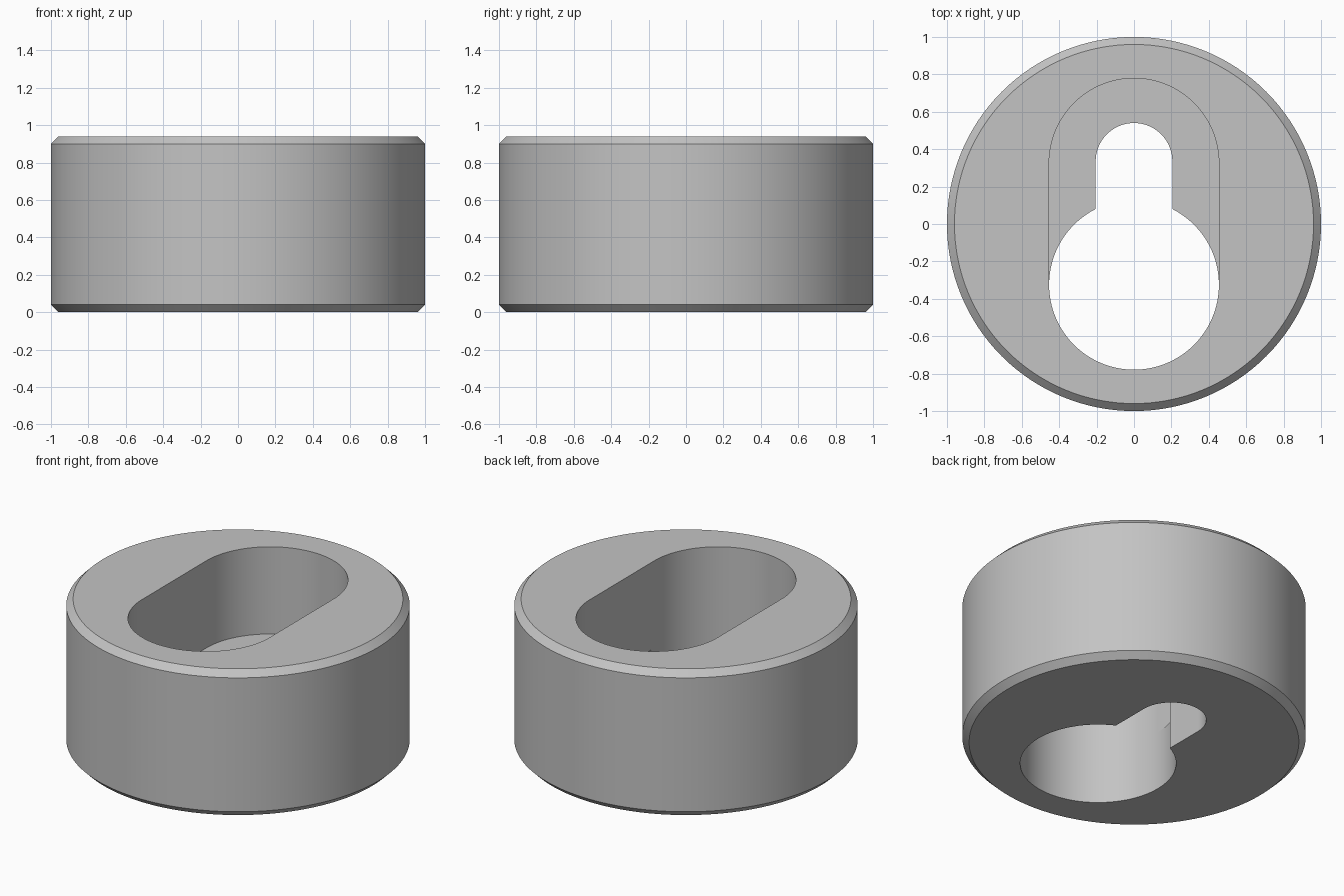
import bpy
import bmesh
import math

cube = bpy.data.objects.get("Cube")
if cube:
    bpy.data.objects.remove(cube, do_unlink=True)

# Main dimensions
HEIGHT = 0.94
LEDGE = 0.38
CHAMFER = 0.04
BORE_R = 0.454
BORE_Y = 0.325
NECK_R = 0.205
NECK_Y = 0.335


def arc(cy, r, start, end, steps):
    """Points on an arc centred on the y axis, ends included."""
    angles = [start + (end - start) * i / steps for i in range(steps + 1)]
    return [(r * math.cos(a), cy + r * math.sin(a)) for a in angles]


bm = bmesh.new()


def ring(points, z):
    return [bm.verts.new((x, y, z)) for x, y in points]


def wall(a, b):
    """Quads between two closed loops of equal length."""
    for i in range(len(a)):
        j = (i + 1) % len(a)
        bm.faces.new((a[i], a[j], b[j], b[i]))


def cap(*loops):
    """Flat face with a hole between closed loops."""
    edges = [bm.edges.get((l[i - 1], l[i])) for l in loops for i in range(len(l))]
    bmesh.ops.triangle_fill(bm, edges=edges, use_beauty=True)


# Outlines of the opening: shared round front, wide slot back, keyhole back
cusp = math.acos(NECK_R / BORE_R)
front = arc(-BORE_Y, BORE_R, math.pi, math.tau, 48)
slot_back = arc(BORE_Y, BORE_R, 0, math.pi, 48)
key_back = (arc(-BORE_Y, BORE_R, 0, cusp, 16)[1:-1]
            + arc(NECK_Y, NECK_R, 0, math.pi, 40)
            + arc(-BORE_Y, BORE_R, math.pi - cusp, math.pi, 16)[1:-1])
# Neck corners where the straight neck sides meet the round bore
corner_y = -BORE_Y + BORE_R * math.sin(cusp)
key_back.insert(15, (NECK_R, corner_y))
key_back.insert(len(key_back) - 15, (-NECK_R, corner_y))

# Chamfered outer body
circle = arc(0, 1, 0, math.tau, 128)[:-1]
inner = [(x * (1 - CHAMFER), y * (1 - CHAMFER)) for x, y in circle]
outer = [ring(inner, 0), ring(circle, CHAMFER),
         ring(circle, HEIGHT - CHAMFER), ring(inner, HEIGHT)]
for low, high in zip(outer, outer[1:]):
    wall(low, high)

# Opening walls, meeting at the ledge
front_mid = ring(front, LEDGE)
slot_mid = ring(slot_back, LEDGE)
key_mid = ring(key_back, LEDGE)
slot_top = ring(front + slot_back, HEIGHT)
key_bottom = ring(front + key_back, 0)
wall(front_mid + slot_mid, slot_top)
wall(key_bottom, front_mid + key_mid)

# Ledge, top and bottom faces
bm.faces.new([front_mid[-1]] + slot_mid + [front_mid[0]] + key_mid[::-1])
cap(outer[3], slot_top)
cap(outer[0], key_bottom)
bmesh.ops.recalc_face_normals(bm, faces=bm.faces)

mesh = bpy.data.meshes.new("keyhole_collar")
bm.to_mesh(mesh)
bm.free()
collar = bpy.data.objects.new("keyhole_collar", mesh)
bpy.context.collection.objects.link(collar)

# Single plain grey
grey = bpy.data.materials.new("plain_grey")
grey.use_nodes = True
colour = (0.55, 0.55, 0.55, 1)
grey.diffuse_color = colour
grey.node_tree.nodes["Principled BSDF"].inputs["Base Color"].default_value = colour
mesh.materials.append(grey)

bpy.ops.object.select_all(action="DESELECT")
collar.select_set(True)
bpy.context.view_layer.objects.active = collar
bpy.ops.object.shade_smooth_by_angle(angle=math.radians(30))
